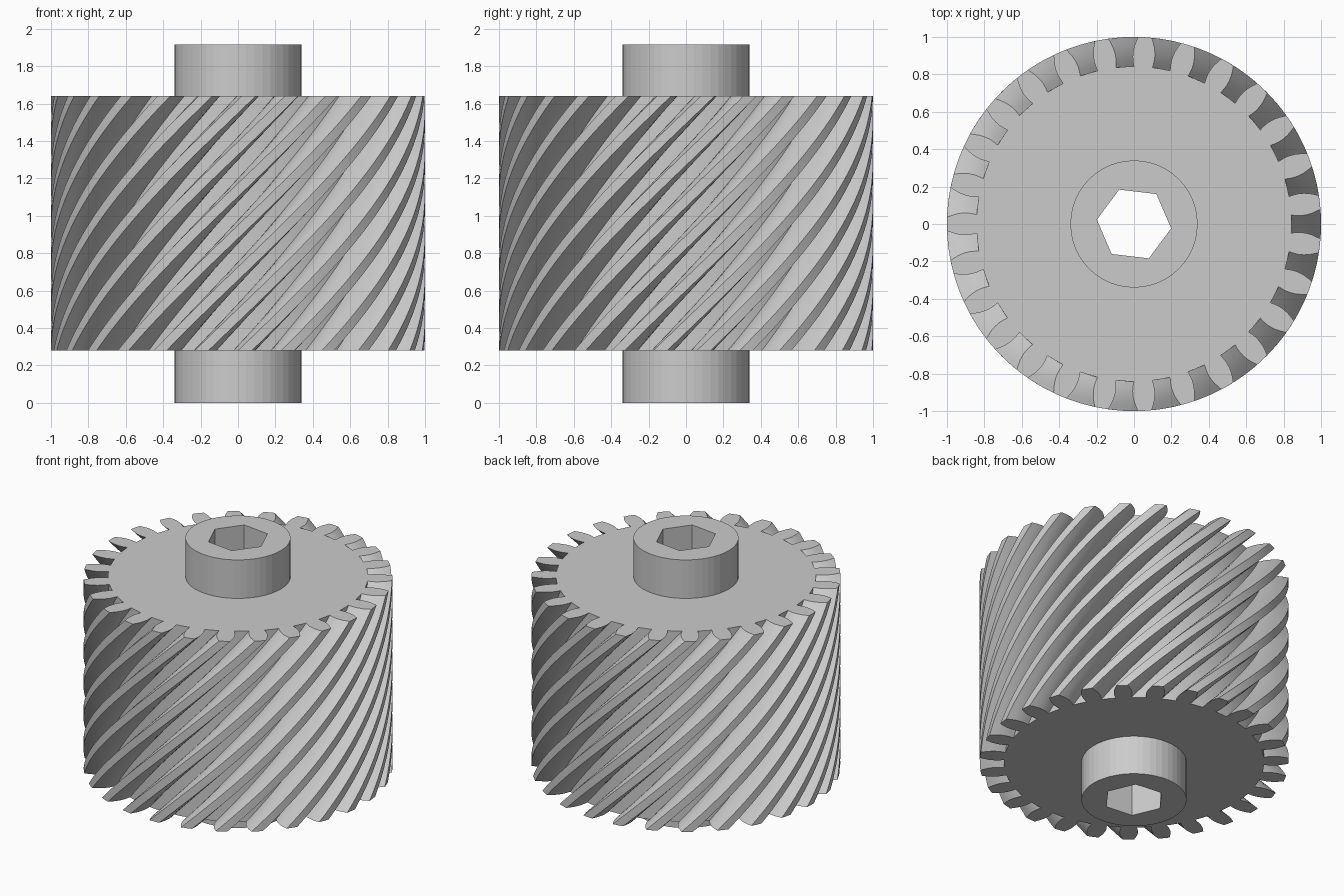
import bpy, bmesh, math

if "Cube" in bpy.data.objects:
    bpy.data.objects.remove(bpy.data.objects["Cube"])

TEETH = 27
R_HUB, R_HEX = 0.34, 0.2
Z_LOW, Z_HIGH, Z_TOP = 0.28, 1.64, 1.915
TWIST = math.radians(81.2)
PHASE = -math.pi / TEETH          # a tooth gap points along +x at the top
# half a tooth, root to tip: radius, half thickness
TOOTH = [(0.842, 0.050), (0.87, 0.056), (0.893, 0.059), (0.92, 0.0585),
         (0.95, 0.054), (0.975, 0.046), (1.0, 0.037)]

steel = bpy.data.materials.new("light grey")
steel.diffuse_color = (0.6, 0.6, 0.6, 1)
steel.use_nodes = True
steel.node_tree.nodes["Principled BSDF"].inputs["Base Color"].default_value = steel.diffuse_color


def polar(r, a):
    return (r * math.cos(a), r * math.sin(a))


def polygon(radius, sides, turn=0.0):
    return [polar(radius, turn + 2 * math.pi * i / sides) for i in range(sides)]


def gear_outline():
    pts = []
    for t in range(TEETH):
        mid = PHASE + 2 * math.pi * t / TEETH
        pts += [polar(r, mid - h / r) for r, h in TOOTH]
        pts.append(polar(1.0, mid))
        pts += [polar(r, mid + h / r) for r, h in reversed(TOOTH)]
        pts.append(polar(TOOTH[0][0], mid + math.pi / TEETH))
    return pts


def hollow_prism(name, outer, inner, z0, z1, twist=0.0, steps=1):
    """Extrude an outline with a hole, the outer wall twisting up to its final angle."""
    bm = bmesh.new()

    def wall(pts, turn, count):
        rings = []
        for s in range(count + 1):
            f = s / count
            a = turn * (f - 1)
            c, d = math.cos(a), math.sin(a)
            rings.append([bm.verts.new((x * c - y * d, x * d + y * c, z0 + (z1 - z0) * f))
                          for x, y in pts])
        n = len(pts)
        for lo, hi in zip(rings, rings[1:]):
            for i in range(n):
                j = (i + 1) % n
                bm.faces.new((lo[i], lo[j], hi[j], hi[i]))
        return rings[0], rings[-1]

    out_ends, in_ends = wall(outer, twist, steps), wall(inner, 0, 1)
    # end caps between outline and hole
    for k in (0, 1):
        edges = []
        for loop in (out_ends[k], in_ends[k]):
            edges += [bm.edges.get((loop[i - 1], loop[i])) for i in range(len(loop))]
        bmesh.ops.triangle_fill(bm, edges=edges, use_beauty=True, normal=(0, 0, 1))
    bmesh.ops.recalc_face_normals(bm, faces=bm.faces[:])
    mesh = bpy.data.meshes.new(name)
    bm.to_mesh(mesh)
    bm.free()
    mesh.materials.append(steel)
    obj = bpy.data.objects.new(name, mesh)
    bpy.context.collection.objects.link(obj)
    return obj


# helical toothed wheel
wheel = hollow_prism("helical_gear", gear_outline(), polygon(R_HUB - 0.01, 48),
                     Z_LOW, Z_HIGH, TWIST, 48)
bpy.context.view_layer.objects.active = wheel
wheel.select_set(True)
bpy.ops.object.shade_smooth_by_angle(angle=math.radians(25))

# hub running through both ends, with a hexagonal bore
hollow_prism("hub", polygon(R_HUB, 48), polygon(R_HEX, 6, PHASE), 0, Z_TOP)
